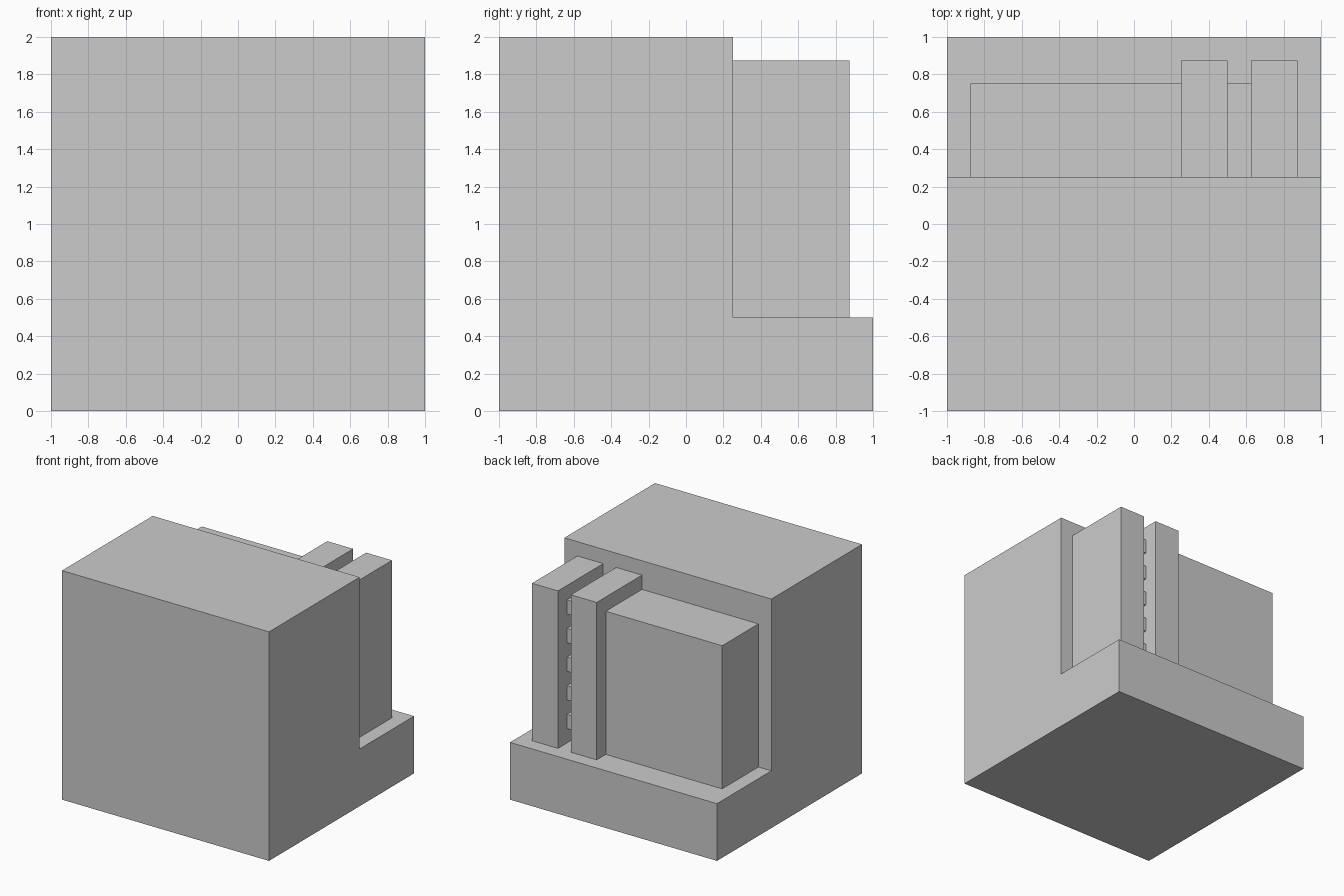
import bpy

default = bpy.data.objects.get("Cube")
if default:
    bpy.data.objects.remove(default, do_unlink=True)

# Single plain grey material
GREY = (0.6, 0.6, 0.6, 1.0)
grey = bpy.data.materials.new("plain_grey")
grey.use_nodes = True
grey.diffuse_color = GREY
grey.node_tree.nodes["Principled BSDF"].inputs["Base Color"].default_value = GREY


def box(name, x, y, z):
    """Add a box spanning the given (min, max) ranges."""
    spans = (x, y, z)
    bpy.ops.mesh.primitive_cube_add(size=1, location=[(a + b) / 2 for a, b in spans])
    obj = bpy.context.object
    obj.name = name
    obj.scale = [b - a for a, b in spans]
    bpy.ops.object.transform_apply(location=False, rotation=False, scale=True)
    obj.data.materials.append(grey)
    return obj


WALL, LEDGE = 0.25, 0.5

# Main body: stepped side profile extruded across the width
profile = [(-1, 0), (1, 0), (1, LEDGE), (WALL, LEDGE), (WALL, 2), (-1, 2)]
n = len(profile)
verts = [(x, y, z) for x in (-1, 1) for y, z in profile]
faces = [tuple(reversed(range(n))), tuple(range(n, 2 * n))]
faces += [(i, (i + 1) % n, (i + 1) % n + n, i + n) for i in range(n)]
mesh = bpy.data.meshes.new("stepped_body")
mesh.from_pydata(verts, [], faces)
mesh.materials.append(grey)
body = bpy.data.objects.new("stepped_body", mesh)
bpy.context.collection.objects.link(body)

# Large block on the ledge
box("rear_block", (-0.875, 0.25), (WALL, 0.75), (LEDGE, 1.75))

# Two upright posts
for name, x in (("inner_post", 0.25), ("outer_post", 0.625)):
    box(name, (x, x + 0.25), (WALL, 0.875), (LEDGE, 1.875))

# Evenly spaced slats between the posts
for i in range(5):
    z = 0.625 + 0.25 * i
    box(f"slat_{i + 1}", (0.5, 0.625), (WALL, 0.75), (z, z + 0.125))
